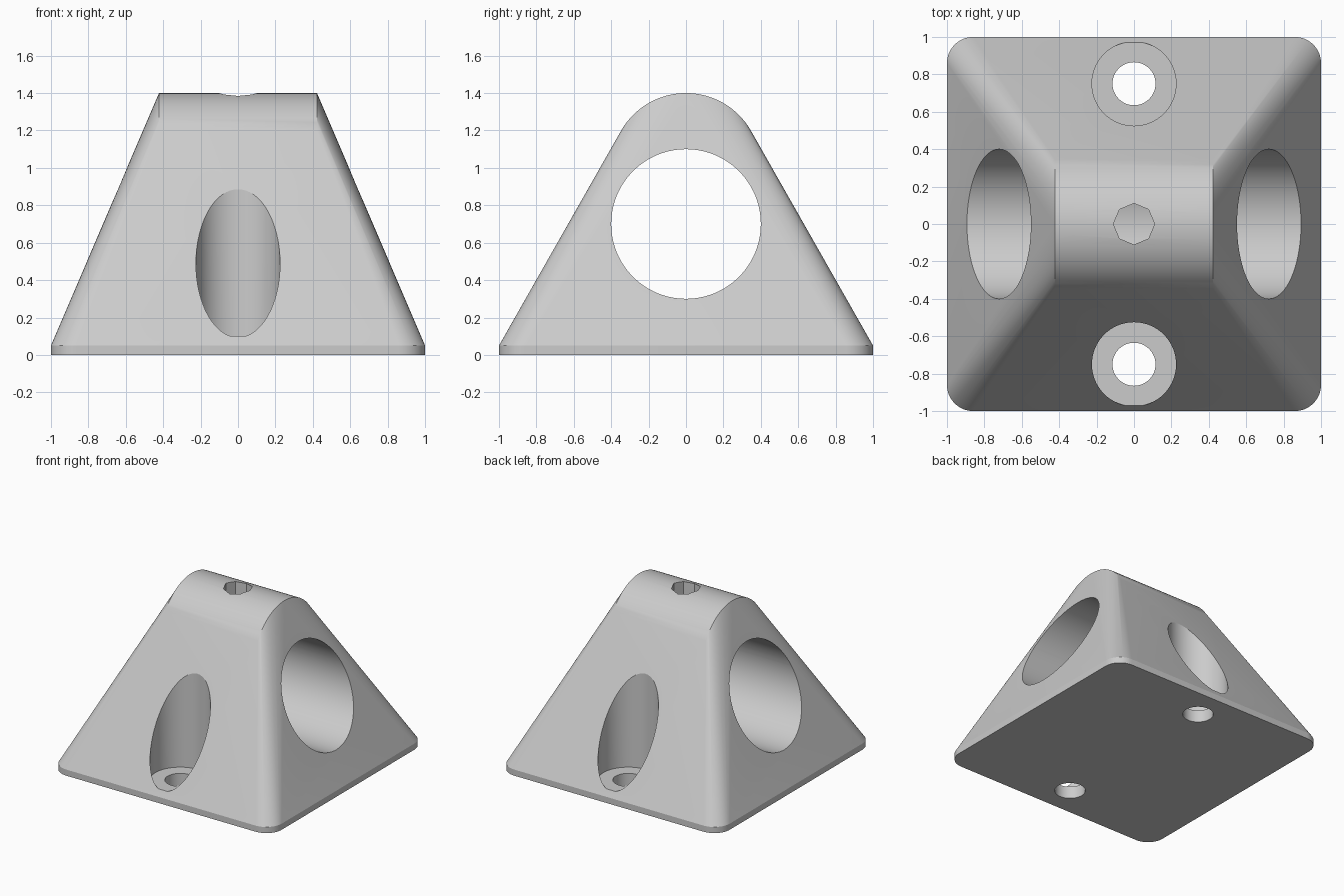
import bpy, bmesh, math
from mathutils import Matrix, Vector

cube = bpy.data.objects.get("Cube")
if cube:
    bpy.data.objects.remove(cube, do_unlink=True)

grey = bpy.data.materials.new("light_grey")
grey.use_nodes = True
colour = (0.6, 0.6, 0.6, 1)
grey.diffuse_color = colour
grey.node_tree.nodes["Principled BSDF"].inputs["Base Color"].default_value = colour


def add_object(name, bm):
    mesh = bpy.data.meshes.new(name)
    bmesh.ops.recalc_face_normals(bm, faces=bm.faces)
    bm.to_mesh(mesh)
    bm.free()
    mesh.materials.append(grey)
    obj = bpy.data.objects.new(name, mesh)
    bpy.context.collection.objects.link(obj)
    return obj


def add_rod(bm, radius, length, centre, sides, along_x=False):
    turn = Matrix.Rotation(math.pi / 2, 4, "Y") if along_x else Matrix()
    bmesh.ops.create_cone(bm, cap_ends=True, segments=sides, radius1=radius, radius2=radius,
                          depth=length, matrix=Matrix.Translation(Vector(centre)) @ turn)


# Body: hull of a thin rounded plate and a horizontal rod
corner = 0.14
bm = bmesh.new()
for x in (-1, 1):
    for y in (-1, 1):
        add_rod(bm, corner, 0.05, (x * (1 - corner), y * (1 - corner), 0.025), 48)
add_rod(bm, 0.4, 0.845, (0, 0, 1), 96, along_x=True)
hull = bmesh.ops.convex_hull(bm, input=bm.verts)
loose = {v for key in ("geom_interior", "geom_unused") for v in hull[key]
         if isinstance(v, bmesh.types.BMVert)}
bmesh.ops.delete(bm, geom=list(loose), context="VERTS")
# Keep only the outer hull faces
outer = {f for f in hull["geom"] if isinstance(f, bmesh.types.BMFace)}
bmesh.ops.delete(bm, geom=[f for f in bm.faces if f not in outer], context="FACES")
bmesh.ops.dissolve_limit(bm, angle_limit=0.002, verts=bm.verts, edges=bm.edges)
body = add_object("mounting_block", bm)

# Cutters: cross bore, set screw hole, bolt holes and their counterbores
holes = [("cross_bore", 0.4, 3, (0, 0, 0.7), 96, True),
         ("set_screw_hole", 0.11, 1, (0, 0, 1.4), 8, False)]
for side, y in (("front", -0.75), ("back", 0.75)):
    holes.append((side + "_bolt_hole", 0.115, 1, (0, y, 0), 48, False))
    holes.append((side + "_counterbore", 0.225, 1.4, (0, y, 0.8), 64, False))

bpy.ops.object.select_all(action="DESELECT")
body.select_set(True)
bpy.context.view_layer.objects.active = body
for name, radius, length, centre, sides, along_x in holes:
    bm = bmesh.new()
    add_rod(bm, radius, length, centre, sides, along_x)
    cutter = add_object(name, bm)
    cutter.hide_render = True
    cut = body.modifiers.new(name, "BOOLEAN")
    cut.operation = "DIFFERENCE"
    cut.solver = "EXACT"
    cut.object = cutter
    bpy.ops.object.modifier_apply(modifier=cut.name)
    bpy.data.objects.remove(cutter, do_unlink=True)

bpy.ops.object.shade_smooth_by_angle(angle=math.radians(20))
